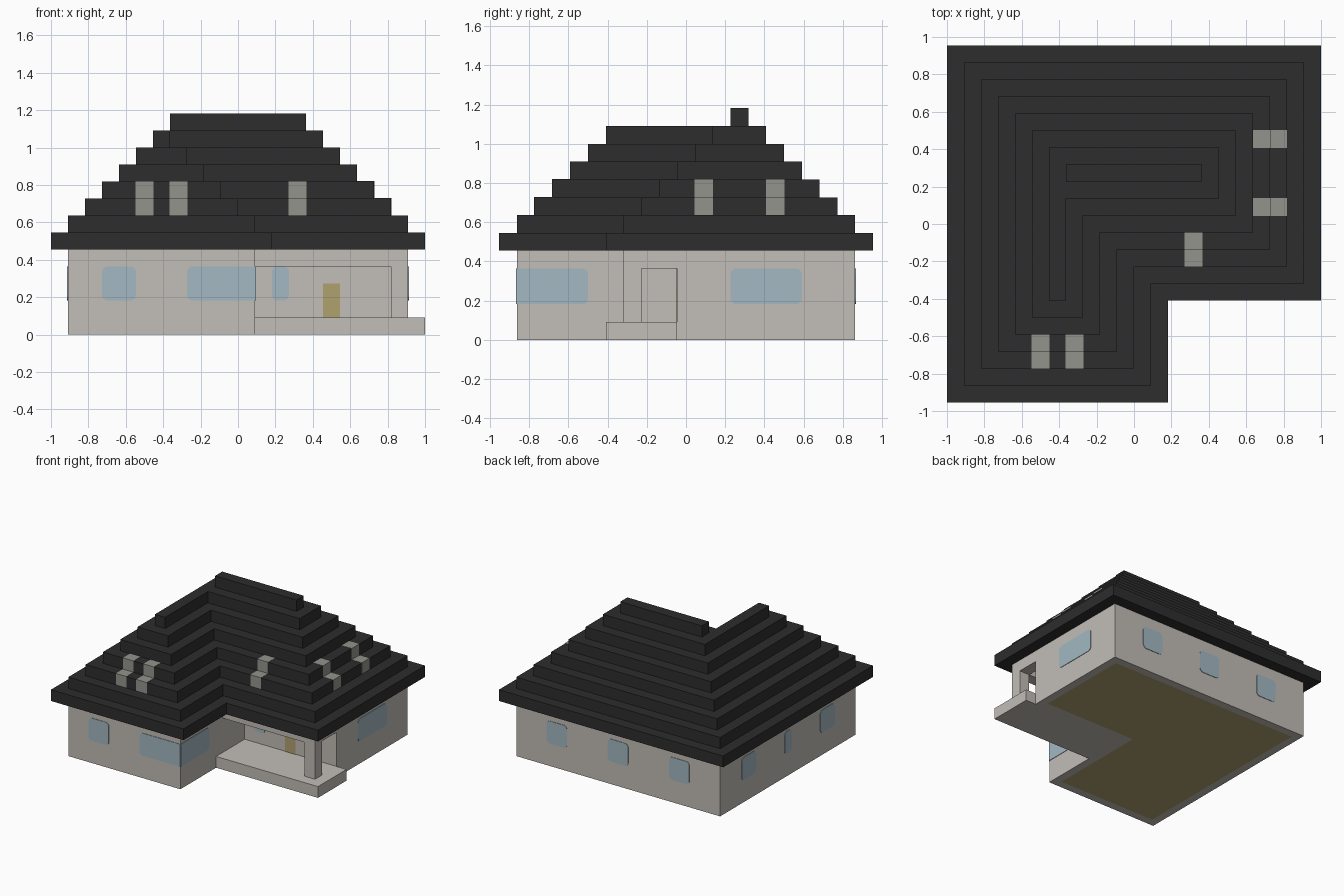
import bpy
import bmesh
import math
from mathutils import Vector

U = 1 / 11  # one building block

cube = bpy.data.objects.get("Cube")
if cube:
    bpy.data.objects.remove(cube, do_unlink=True)


def linear(c):
    c /= 255
    return c / 12.92 if c <= 0.04045 else ((c + 0.055) / 1.055) ** 2.4


def material(name, *rgb):
    mat = bpy.data.materials.new(name)
    mat.use_nodes = True
    colour = [linear(c) for c in rgb] + [1]
    mat.diffuse_color = colour
    mat.node_tree.nodes["Principled BSDF"].inputs["Base Color"].default_value = colour
    return mat


PLASTER = material("pale plaster", 194, 189, 183)
SLATE = material("dark slate", 45, 45, 45)
GLASS = material("blue glass", 163, 185, 194)
TIMBER = material("light timber", 176, 161, 111)
STONE = material("grey skylight", 148, 148, 141)


def prism(name, points, direction, *mats, inset_base=0):
    """Extrude a flat outline; optionally inset the base face in a second colour."""
    bm = bmesh.new()
    base = bm.faces.new([bm.verts.new(p) for p in points])
    top = bmesh.ops.extrude_face_region(bm, geom=[base], use_keep_orig=True)["geom"]
    bmesh.ops.translate(bm, vec=direction,
                        verts=[v for v in top if isinstance(v, bmesh.types.BMVert)])
    bmesh.ops.recalc_face_normals(bm, faces=bm.faces)
    if inset_base:
        bmesh.ops.inset_individual(bm, faces=[base], thickness=inset_base)
        base.material_index = 1
    mesh = bpy.data.meshes.new(name)
    bm.to_mesh(mesh)
    bm.free()
    for mat in mats:
        mesh.materials.append(mat)
    obj = bpy.data.objects.new(name, mesh)
    bpy.context.collection.objects.link(obj)
    return obj


def box(name, x, y, z, mat, grow=0):
    """Box from block ranges, grown outwards by a small amount."""
    (x0, x1), (y0, y1), (z0, z1) = [(a * U - grow, b * U + grow) for a, b in (x, y, z)]
    outline = [(x0, y0, z0), (x1, y0, z0), (x1, y1, z0), (x0, y1, z0)]
    return prism(name, outline, Vector((0, 0, z1 - z0)), mat)


def l_prism(name, half_x, half_y, notch_x, notch_y, z0, z1, *mats, inset_base=0):
    """L-shaped block with its notch at the front, on the +x side."""
    outline = [(-half_x, -half_y), (notch_x, -half_y), (notch_x, notch_y),
               (half_x, notch_y), (half_x, half_y), (-half_x, half_y)]
    points = [Vector((x, y, z0)) * U for x, y in outline]
    return prism(name, points, Vector((0, 0, (z1 - z0) * U)), *mats, inset_base=inset_base)


def wall_plate(name, normal, plane, a, b, z0, z1, mat, r_a=0.03, r_b=0.03):
    """Thin plate on a wall, with corner radii at its two ends."""
    normal = Vector(normal)
    along = Vector((abs(normal.y), abs(normal.x), 0))
    a, b, z0, z1 = a * U, b * U, z0 * U, z1 * U
    corners = [(a, z0, 1, 1, r_a, 180), (b, z0, -1, 1, r_b, 270),
               (b, z1, -1, -1, r_b, 0), (a, z1, 1, -1, r_a, 90)]
    points = []
    for s, z, ds, dz, r, start in corners:
        for k in range(5 if r else 1):
            t = math.radians(start + 22.5 * k)
            ps = s + r * (ds + math.cos(t))if r else s
            pz = z + r * (dz + math.sin(t)) if r else z
            points.append(along * ps + normal * plane * U + Vector((0, 0, pz)))
    return prism(name, points, normal * 0.004, mat)


# House walls with the timber floor showing underneath
l_prism("walls", 10, 9.5, 1, -0.5, 0, 5, PLASTER, TIMBER, inset_base=U)

# Porch: slab, post and two beams
box("porch_slab", (1, 11), (-4.5, -0.5), (0, 1), PLASTER)
box("porch_post", (9, 10), (-3.5, -2.5), (1, 4), PLASTER)
box("porch_front_beam", (1, 10), (-3.5, -2.5), (4, 5), PLASTER)
box("porch_side_beam", (9, 10), (-2.5, -0.5), (4, 5), PLASTER)

# Stepped roof and its ridge
for i in range(7):
    l_prism(f"roof_step_{i + 1}", 11 - i, 10.5 - i, 2 - i, i - 4.5, 5 + i, 6 + i, SLATE)
box("roof_ridge", (-4, 4), (2.5, 3.5), (12, 13), SLATE)

# Skylights, each climbing two roof steps
for step in range(2):
    z = (7 + step, 8 + step)
    for x, front in ((-6, -8.5), (-4, -8.5), (3, -2.5)):
        box("front_skylight", (x, x + 1), (front + step, front + step + 1), z, STONE, 0.002)
    for y in (0.5, 4.5):
        box("left_skylight", (8 - step, 9 - step), (y, y + 1), z, STONE, 0.002)

# Windows and door
FRONT, BACK, LEFT, RIGHT = (0, -1, 0), (0, 1, 0), (1, 0, 0), (-1, 0, 0)
wall_plate("front_window", FRONT, 9.5, -8, -6, 2, 4, GLASS)
wall_plate("corner_window_front", FRONT, 9.5, -3, 1, 2, 4, GLASS, r_b=0)
wall_plate("corner_window_side", LEFT, 1, -9.5, -5.5, 2, 4, GLASS, r_a=0)
wall_plate("porch_window", FRONT, 0.5, 2, 3, 2, 4, GLASS)
wall_plate("porch_door", FRONT, 0.5, 5, 6, 1, 3, TIMBER, 0, 0)
wall_plate("left_window", LEFT, 10, 2.5, 6.5, 2, 4, GLASS)
for x in (-7, -1, 5):
    wall_plate("back_window", BACK, 9.5, x, x + 2, 2, 4, GLASS)
for y, width in ((-6.5, 2), (-0.5, 1), (4.5, 2)):
    wall_plate("right_window", RIGHT, 10, y, y + width, 2, 4, GLASS)
